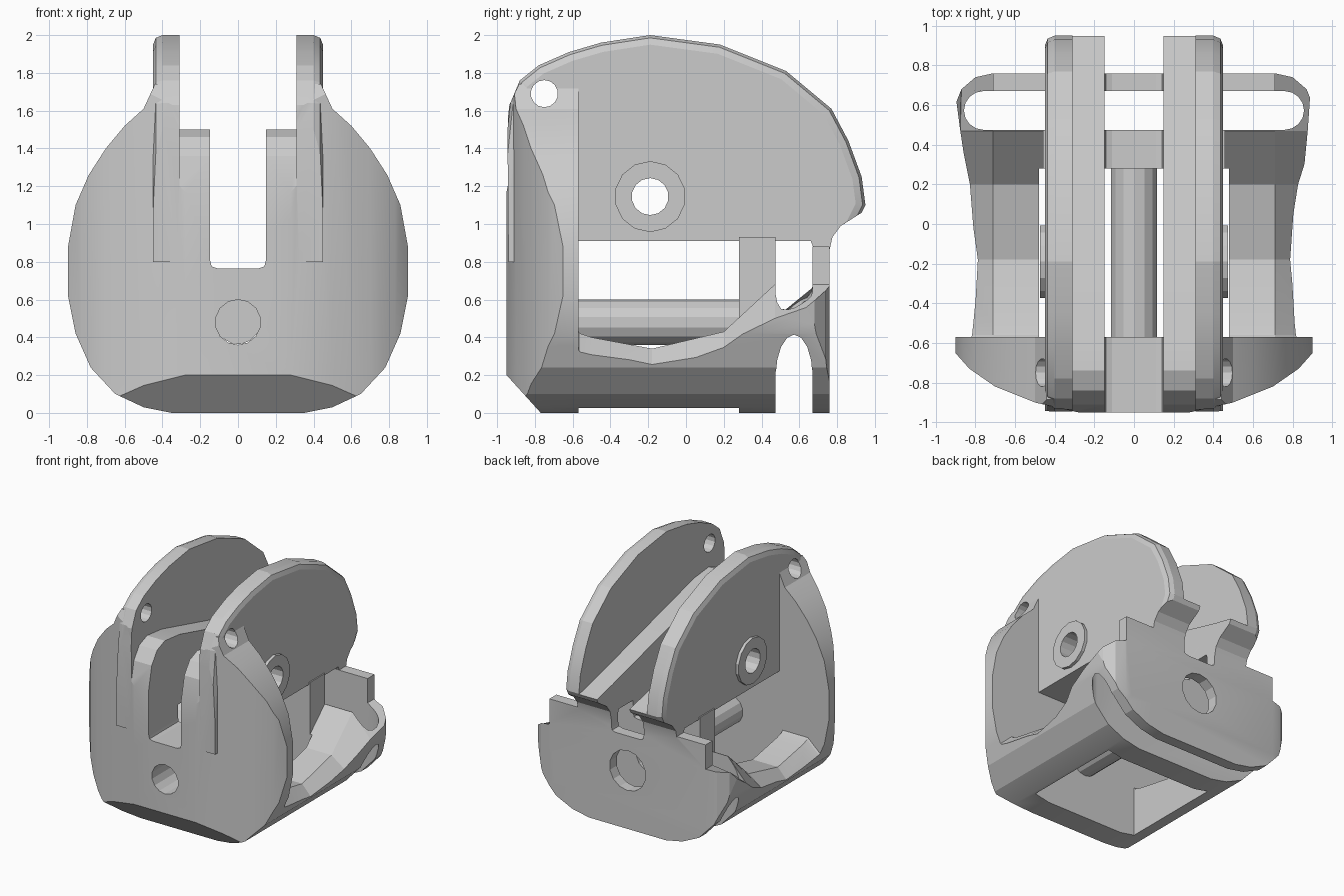
import bpy, bmesh, math

if "Cube" in bpy.data.objects:
    bpy.data.objects.remove(bpy.data.objects["Cube"])


def from_bmesh(name, bm):
    bmesh.ops.recalc_face_normals(bm, faces=bm.faces)
    me = bpy.data.meshes.new(name)
    bm.to_mesh(me)
    bm.free()
    ob = bpy.data.objects.new(name, me)
    bpy.context.collection.objects.link(ob)
    return ob


def loft(name, sections):
    """Solid through a list of matching 3D loops."""
    bm = bmesh.new()
    rings = [[bm.verts.new(p) for p in s] for s in sections]
    n = len(rings[0])
    for a, b in zip(rings, rings[1:]):
        for i in range(n):
            j = (i + 1) % n
            bm.faces.new((a[i], a[j], b[j], b[i]))
    bm.faces.new(rings[0])
    bm.faces.new(rings[-1])
    return from_bmesh(name, bm)


def prism(name, pts, axis, a, b):
    """Extrude a 2D profile along an axis from a to b."""
    place = {'x': lambda u, v, w: (w, u, v),
             'y': lambda u, v, w: (u, w, v),
             'z': lambda u, v, w: (u, v, w)}[axis]
    return loft(name, [[place(u, v, w) for u, v in pts] for w in (a, b)])


def box(name, x, y0, y1, z0, z1):
    return prism(name, [(-x, y0), (x, y0), (x, y1), (-x, y1)], 'z', z0, z1)


def circle(u, v, r, n=14):
    return [(u + r * math.cos(math.tau * (i + .5) / n),
             v + r * math.sin(math.tau * (i + .5) / n)) for i in range(n)]


def sym(half):
    return half + [(-u, v) for u, v in reversed(half)]


def boolean(ob, tool, op):
    m = ob.modifiers.new("bool", 'BOOLEAN')
    m.operation, m.solver, m.object = op, 'EXACT', tool
    bpy.context.view_layer.objects.active = ob
    bpy.ops.object.modifier_apply(modifier=m.name)
    bpy.data.objects.remove(tool, do_unlink=True)


# outer envelope: front outline crossed with plan outline
front_half = [(.35, 0), (.5, .03), (.65, .1), (.78, .24), (.86, .42), (.9, .62),
              (.9, .88), (.86, 1.1), (.79, 1.26), (.7, 1.4), (.6, 1.52),
              (.5, 1.61), (.44, 1.74)]
plan_half = [(.28, -.95), (.5, -.9), (.7, -.82), (.83, -.73), (.91, -.64),
             (.91, .58), (.87, .68), (.8, .74), (.71, .76)]


def envelope(name):
    ob = prism(name, sym(front_half), 'y', -1, 1)
    boolean(ob, prism("plan_mask", sym(plan_half), 'z', -.5, 2.5), 'INTERSECT')
    return ob


# front shell, chamfered at the bottom and rounded back at the top
body = envelope("housing_body")
boolean(body, prism("side_mask", [(-.76, -.01), (-.95, .2), (-.95, 1.5), (-.935, 1.63),
                                  (-.88, 1.75), (-.78, 1.84), (-.57, 1.92),
                                  (-.57, -.01)], 'x', -1, 1), 'INTERSECT')

# low tray with dipped, outward sloping side walls
tray = envelope("tray")
stations = [(-.6, .47, .25), (-.56, .42, .2), (-.5, .4, .18), (-.18, .34, .08),
            (.2, .43, .26), (.47, .68, .42), (.77, .68, .66)]
sections = []
for y, inner, outer in stations:
    half = [(.95, -.1), (.95, outer), (.71, inner)]
    sections.append([(u, y, v) for u, v in sym(half)])
boolean(tray, loft("tray_mask", sections), 'INTERSECT')
boolean(tray, box("floor_opening", .48, -.8, .28, -.2, .85), 'DIFFERENCE')

# upright walls at the rear
boolean(tray, box("inner_wall", .46, .28, .55, .1, .93), 'UNION')
boolean(tray, box("back_plate", .71, .6, .76, .22, .88), 'UNION')

# cross slot with round ends between the two rear walls
r = .0975
right_end = [(.76 + r * math.sin(math.pi * i / 8), .5725 - r * math.cos(math.pi * i / 8))
             for i in range(9)]
boolean(tray, prism("cross_slot", sym(right_end), 'z', -.2, 1.2), 'DIFFERENCE')
boolean(body, tray, 'UNION')

# tall domed cheeks, made as one block and split by the channel below
dome = [(-.94, .8), (-.945, 1.5), (-.93, 1.64), (-.88, 1.76), (-.78, 1.84), (-.62, 1.91),
        (-.45, 1.96), (-.19, 2), (.18, 1.95), (.53, 1.81), (.77, 1.61), (.86, 1.44),
        (.93, 1.25), (.95, 1.1), (.93, 1.06), (.82, .99), (.775, .93), (.755, .84),
        (.69, .84), (.66, .91), (-.6, .91), (-.6, .8)]
cheeks = prism("cheeks", dome, 'x', -.45, .45)
bm = bmesh.new()
bm.from_mesh(cheeks.data)
rim = [e for e in bm.edges
       if abs(e.verts[0].co.x - e.verts[1].co.x) < .01
       and min(v.co.z for v in e.verts) > 1.05]
bmesh.ops.bevel(bm, geom=rim, offset=.05, segments=2, profile=.5, affect='EDGES')
bm.to_mesh(cheeks.data)
bm.free()
boolean(body, cheeks, 'UNION')

# raised collars around the pivot
boolean(body, prism("pivot_collar", circle(-.19, 1.145, .188), 'x', -.475, .475), 'UNION')

# channel between the cheeks, leaving inner rails that slope to the rear
boolean(body, prism("channel", [(-1.1, 1.15), (-.95, 1.17), (-.91, 1.36), (-.84, 1.46),
                                (-.74, 1.5), (-.55, 1.48), (.75, 1.14), (1.1, 1.06),
                                (1.1, 2.2), (-1.1, 2.2)], 'x', -.31, .31), 'DIFFERENCE')

# narrow centre slot
boolean(body, prism("centre_slot", sym([(.11, .765), (.14, .775), (.148, .81), (.148, 2.3)]),
                    'y', -1.2, 1.2), 'DIFFERENCE')

# pin hole, pivot hole, front hole and wider back hole
for pts, axis, a, b in [(circle(-.75, 1.69, .072), 'x', -1, 1),
                        (circle(-.19, 1.145, .098), 'x', -1, 1),
                        (circle(0, .48, .12), 'y', -1.2, .6),
                        (circle(0, .48, .165), 'y', .6, 1)]:
    boolean(body, prism("hole", pts, axis, a, b), 'DIFFERENCE')

# shading
bpy.ops.object.select_all(action='DESELECT')
body.select_set(True)
bpy.context.view_layer.objects.active = body
bpy.ops.object.shade_smooth_by_angle(angle=math.radians(15))
